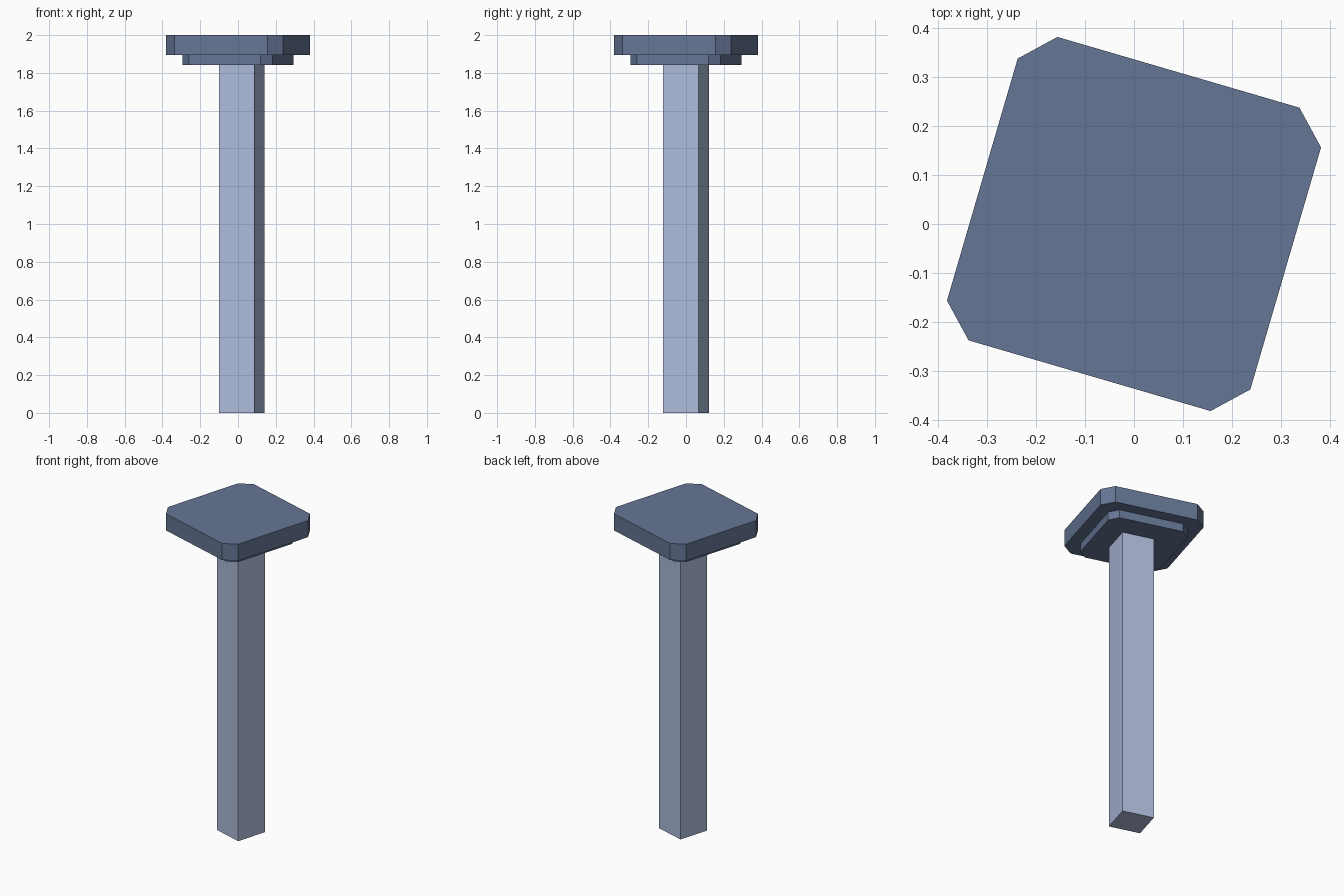
import bpy, bmesh
from math import radians
from mathutils import Matrix

if "Cube" in bpy.data.objects:
    bpy.data.objects.remove(bpy.data.objects["Cube"])

TURN = radians(-16.25)


def material(name, color):
    m = bpy.data.materials.new(name)
    m.diffuse_color = color
    m.use_nodes = True
    m.node_tree.nodes["Principled BSDF"].inputs["Base Color"].default_value = m.diffuse_color
    return m


def prism(name, points, z0, z1, mat):
    """Extrude a flat outline from z0 up to z1."""
    bm = bmesh.new()
    base = bm.faces.new([bm.verts.new((x, y, z0)) for x, y in points])
    top = bmesh.ops.extrude_face_region(bm, geom=[base], use_keep_orig=True)
    for v in top["geom"]:
        if isinstance(v, bmesh.types.BMVert):
            v.co.z = z1
    bmesh.ops.recalc_face_normals(bm, faces=bm.faces)
    mesh = bpy.data.meshes.new(name)
    bm.to_mesh(mesh)
    bm.free()
    mesh.materials.append(mat)
    obj = bpy.data.objects.new(name, mesh)
    bpy.context.collection.objects.link(obj)
    return obj


def four_fold(corner, scale=1.0, center=(0, 0)):
    """Repeat the corner points in four quarter turns."""
    pts = []
    for k in range(4):
        rot = Matrix.Rotation(k * radians(90), 2)
        for x, y in corner:
            px = rot[0][0] * x + rot[0][1] * y
            py = rot[1][0] * x + rot[1][1] * y
            pts.append((px * scale + center[0], py * scale + center[1]))
    return pts


dark = material("dark_blue_grey", (0.13, 0.18, 0.30, 1))
light = material("light_blue_grey", (0.42, 0.50, 0.70, 1))

# Stepped cap: two clipped-corner square plates
clipped_corner = [(0.381, 0.156), (0.337, 0.237)]
prism("cap_plate", four_fold(clipped_corner), 1.895, 2.0, dark)
prism("cap_step", four_fold(clipped_corner, 0.772), 1.843, 1.895, dark)

# Square post, slightly off centre, turned with the cap
h = 0.0975
rot = Matrix.Rotation(TURN, 2)
post_corner = [(rot[0][0] * h + rot[0][1] * h, rot[1][0] * h + rot[1][1] * h)]
prism("post", four_fold(post_corner, center=(0.02, 0.0)), 0.0, 1.843, light)
